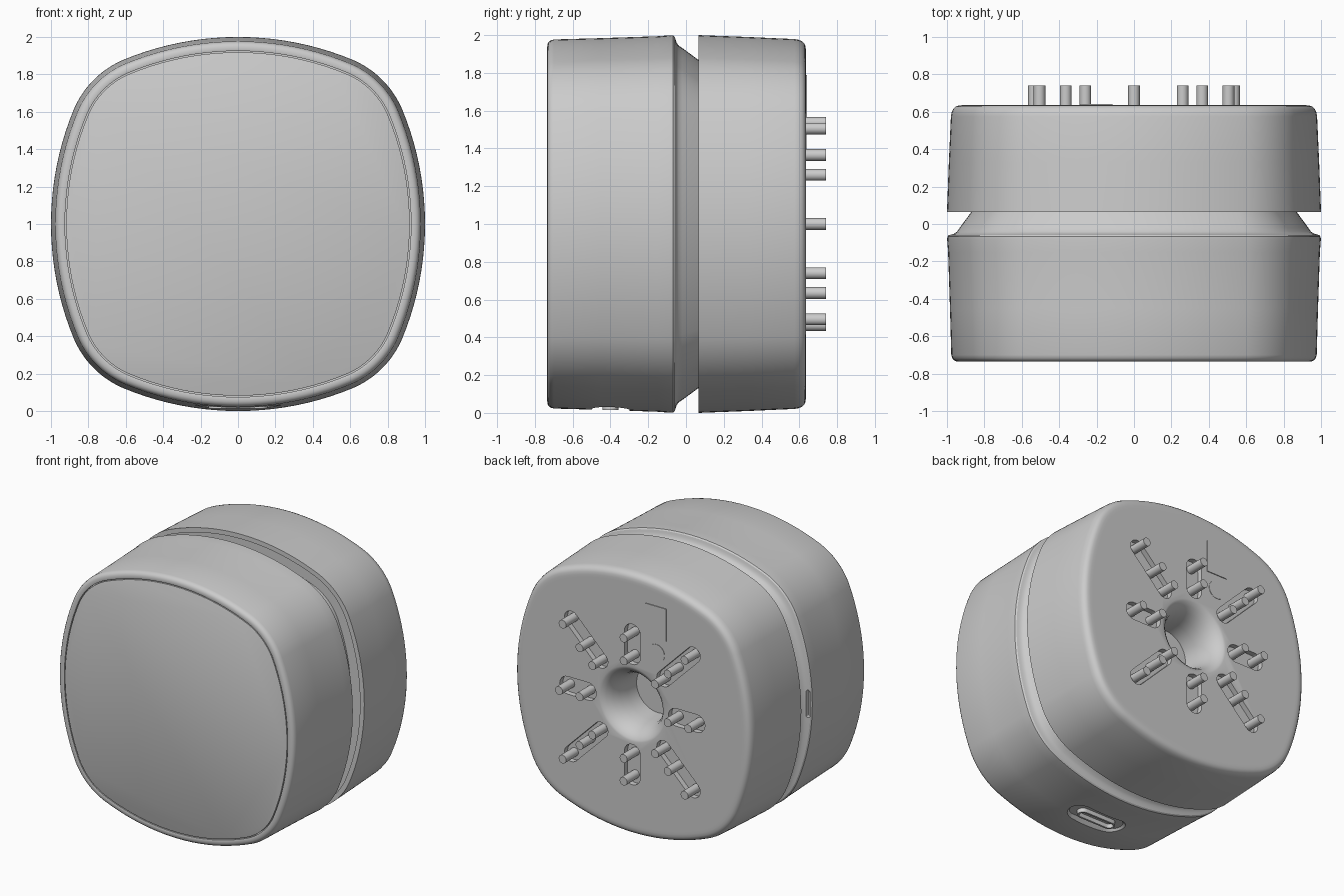
import bpy, bmesh, math

if "Cube" in bpy.data.objects:
    bpy.data.objects.remove(bpy.data.objects["Cube"])

R, CR = 1.6, 0.5                      # side arc and corner arc radii of the outline
b = R - 1
CC = (-2*b + math.sqrt(4*b*b - 8*(b*b - (R-CR)**2))) / 4   # corner arc centre
PT = math.atan2(CC, CC + b)           # normal angle where the arcs meet


def outline(size, n=160):
    """Rounded square made of tangent arcs, inset evenly to the given half-size."""
    d, pts = 1 - size, []
    for i in range(n):
        a = 2*math.pi*i/n
        k = round(a/(math.pi/2))
        f = a - k*math.pi/2
        if abs(f) <= PT:
            u, v = (R-d)*math.cos(f) - b, (R-d)*math.sin(f)
        else:
            s = 1 if f > 0 else -1
            u, v = CC + (CR-d)*math.cos(f), s*CC + (CR-d)*math.sin(f)
        c, s = math.cos(k*math.pi/2), math.sin(k*math.pi/2)
        pts.append((u*c - v*s, u*s + v*c))
    return pts


def circle(r, n=64):
    return [(r*math.cos(2*math.pi*i/n), r*math.sin(2*math.pi*i/n)) for i in range(n)]


def capsule(p, q, r, n=12):
    """Slot outline around the segment p-q."""
    a0 = math.atan2(q[1]-p[1], q[0]-p[0])
    pts = []
    for c, start in ((q, a0 - math.pi/2), (p, a0 + math.pi/2)):
        for i in range(n+1):
            a = start + math.pi*i/n
            pts.append((c[0] + r*math.cos(a), c[1] + r*math.sin(a)))
    return pts


def loft_into(bm, rings, axis='y'):
    """Closed solid through (outline, position) rings along an axis."""
    loops = []
    for pts, d in rings:
        loops.append([bm.verts.new((u, d, v) if axis == 'y' else (u, v, d)) for u, v in pts])
    for A, B in zip(loops, loops[1:]):
        for i in range(len(A)):
            j = (i+1) % len(A)
            bm.faces.new((A[i], A[j], B[j], B[i]))
    bm.faces.new(loops[0])
    bm.faces.new(loops[-1])


def make(name, solids, axis='y', z=1.0):
    bm = bmesh.new()
    for rings in solids:
        loft_into(bm, rings, axis)
    bmesh.ops.recalc_face_normals(bm, faces=bm.faces)
    me = bpy.data.meshes.new(name)
    bm.to_mesh(me)
    bm.free()
    ob = bpy.data.objects.new(name, me)
    ob.location.z = z
    bpy.context.collection.objects.link(ob)
    return ob


def activate(ob):
    bpy.ops.object.select_all(action='DESELECT')
    ob.select_set(True)
    bpy.context.view_layer.objects.active = ob


def cut(ob, cutter):
    cutter.hide_render = True
    bpy.context.view_layer.update()
    m = ob.modifiers.new("cut", 'BOOLEAN')
    m.operation, m.solver, m.object = 'DIFFERENCE', 'EXACT', cutter
    activate(ob)
    bpy.ops.object.modifier_apply(modifier=m.name)
    bpy.data.objects.remove(cutter)


def smooth(ob):
    activate(ob)
    bpy.ops.object.shade_smooth_by_angle(angle=math.radians(32))


def shell(profile):
    return [(outline(s), y) for s, y in profile]


# front body with its recessed face and the sloping neck behind it
front = make("front_body", [shell([
    (.925, -.712), (.925, -.733), (.932, -.735), (.95, -.734), (.963, -.728),
    (.972, -.717), (.977, -.70), (.984, -.45), (.994, -.15), (.999, -.085),
    (.998, -.068), (.99, -.059), (.975, -.055), (.96, -.05), (.945, -.04),
    (.932, -.02), (.868, .067), (.868, .11)])])
# underside port recess and the small slot in the left rear lip
cut(front, make("port_cutter", [[(capsule((-.14, -.4), (.14, -.4), .1), -.1),
                                 (capsule((-.14, -.4), (.14, -.4), .1), .018),
                                 (capsule((-.14, -.4), (.14, -.4), .075), .045)]], 'z', 0))
cut(front, make("lip_slot_cutter", [[(capsule((-.972, -.09), (-.972, .09), .013), -.085),
                                     (capsule((-.972, -.09), (-.972, .09), .013), .05)]]))
smooth(front)

# flat front panel
smooth(make("front_panel", [shell([(.918, -.705), (.918, -.733), (.914, -.735)])]))

# port socket
port = make("port_socket", [[(capsule((-.115, -.4), (.115, -.4), .042), .014),
                             (capsule((-.115, -.4), (.115, -.4), .042), .08)]], 'z', 0)
cut(port, make("socket_cutter", [[(capsule((-.115, -.4), (.115, -.4), .028), -.02),
                                  (capsule((-.115, -.4), (.115, -.4), .028), .06)]], 'z', 0))
smooth(port)

# back body with a hollow front rim
back = make("back_body", [shell([
    (.85, .10), (.965, .10), (.965, .065), (1, .065), (.99, .33), (.979, .575), (.975, .597),
    (.967, .615), (.955, .627), (.94, .633), (.92, .635), (.90, .635)])])

# slots and contact pins: eight spokes, two pins on the axes, three on the diagonals
slots, pins = [], []
for k in range(8):
    a = k*math.pi/4
    diag = k % 2 == 1
    radii = [r*math.sqrt(2) for r in (.26, .365, .505)] if diag else [.365, .535]
    pos = [(r*math.cos(a), r*math.sin(a)) for r in radii]
    w = .058 if diag else .066
    slots.append([(capsule(pos[0], pos[-1], w), .595), (capsule(pos[0], pos[-1], w), .7)])
    for x, z in pos:
        ring = [(x+u, z+v) for u, v in circle(.031, 20)]
        pins.append([(ring, .585), (ring, .74)])
cut(back, make("slot_cutter", slots))

# flared central socket
cut(back, make("funnel_cutter", [[(circle(r), y) for r, y in (
    (.178, .33), (.18, .44), (.19, .51), (.208, .565), (.235, .608), (.262, .63), (.28, .636), (.28, .7))]]))
smooth(back)
smooth(make("contact_pins", pins))

# plain label plate and round mark, both just proud of the back
rect = [(-.285, .55), (-.115, .55), (-.115, .79), (-.285, .79)]
make("label_plate", [[(rect, .62), (rect, .641)]])
disc = [(-.2+u, .435+v) for u, v in circle(.068, 40)]
smooth(make("round_plate", [[(disc, .62), (disc, .638)]]))
